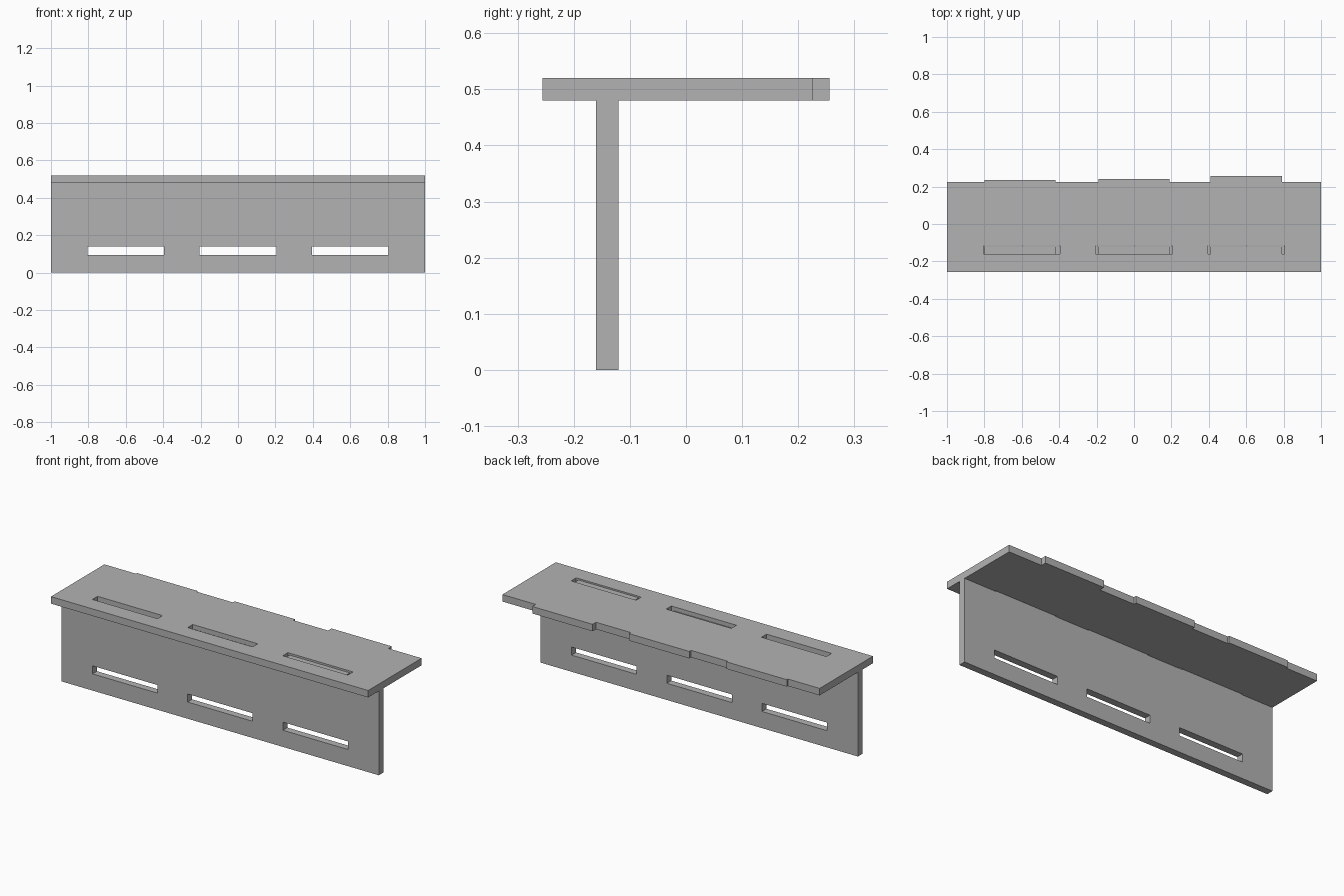
import bpy, bmesh
from math import radians

if "Cube" in bpy.data.objects:
    bpy.data.objects.remove(bpy.data.objects["Cube"])

THICK = 0.04
DEPTH = 0.481
SLOT_W, SLOT_LOW, SLOT_HIGH = 0.41, 0.095, 0.141
TAB_W = 0.38
TABS = [(-0.61, 0.01), (0.0, 0.016), (0.6, 0.031)]   # centre, height
SLOTS = [-0.6, 0.0, 0.6]

grey = bpy.data.materials.new("plain_grey")
grey.use_nodes = True
colour = (0.45, 0.45, 0.45, 1)
grey.diffuse_color = colour
grey.node_tree.nodes["Principled BSDF"].inputs["Base Color"].default_value = colour


def add_loop(curve, points):
    """Add one closed straight-sided outline to the curve."""
    spline = curve.splines.new("POLY")
    spline.points.add(len(points) - 1)
    for p, (x, y) in zip(spline.points, points):
        p.co = (x, y, 0, 1)
    spline.use_cyclic_u = True


def panel(name, location, tilt):
    """Slotted panel with stepped tabs along its far edge."""
    curve = bpy.data.curves.new(name + "_profile", "CURVE")
    curve.dimensions = "2D"
    curve.fill_mode = "BOTH"
    curve.extrude = THICK / 2

    # Outline, running along the tabbed edge from left to right
    outline = [(1, 0), (-1, 0), (-1, DEPTH)]
    for x, h in TABS:
        a, b = x - TAB_W / 2, x + TAB_W / 2
        outline += [(a, DEPTH), (a, DEPTH + h), (b, DEPTH + h), (b, DEPTH)]
    add_loop(curve, outline + [(1, DEPTH)])

    # Slots
    for x in SLOTS:
        a, b = x - SLOT_W / 2, x + SLOT_W / 2
        add_loop(curve, [(a, SLOT_LOW), (b, SLOT_LOW), (b, SLOT_HIGH), (a, SLOT_HIGH)])

    # Turn the filled profile into a clean mesh
    source = bpy.data.objects.new(name + "_profile", curve)
    bpy.context.collection.objects.link(source)
    graph = bpy.context.evaluated_depsgraph_get()
    mesh = bpy.data.meshes.new_from_object(source.evaluated_get(graph))
    bpy.data.objects.remove(source)
    bm = bmesh.new()
    bm.from_mesh(mesh)
    bmesh.ops.remove_doubles(bm, verts=bm.verts, dist=0.0005)
    bmesh.ops.recalc_face_normals(bm, faces=bm.faces)
    for f in bm.faces:
        f.smooth = False
        f.material_index = 0
    bm.to_mesh(mesh)
    bm.free()
    mesh.materials.clear()
    mesh.materials.append(grey)

    obj = bpy.data.objects.new(name, mesh)
    obj.location = location
    obj.rotation_euler.x = tilt
    bpy.context.collection.objects.link(obj)
    return obj


# Flat shelf on top, and the same panel stood upright with its tabs in the slots
panel("top_shelf", (0, -0.256, 0.5), 0)
panel("upright_panel", (0, -0.14, 0), radians(90))
